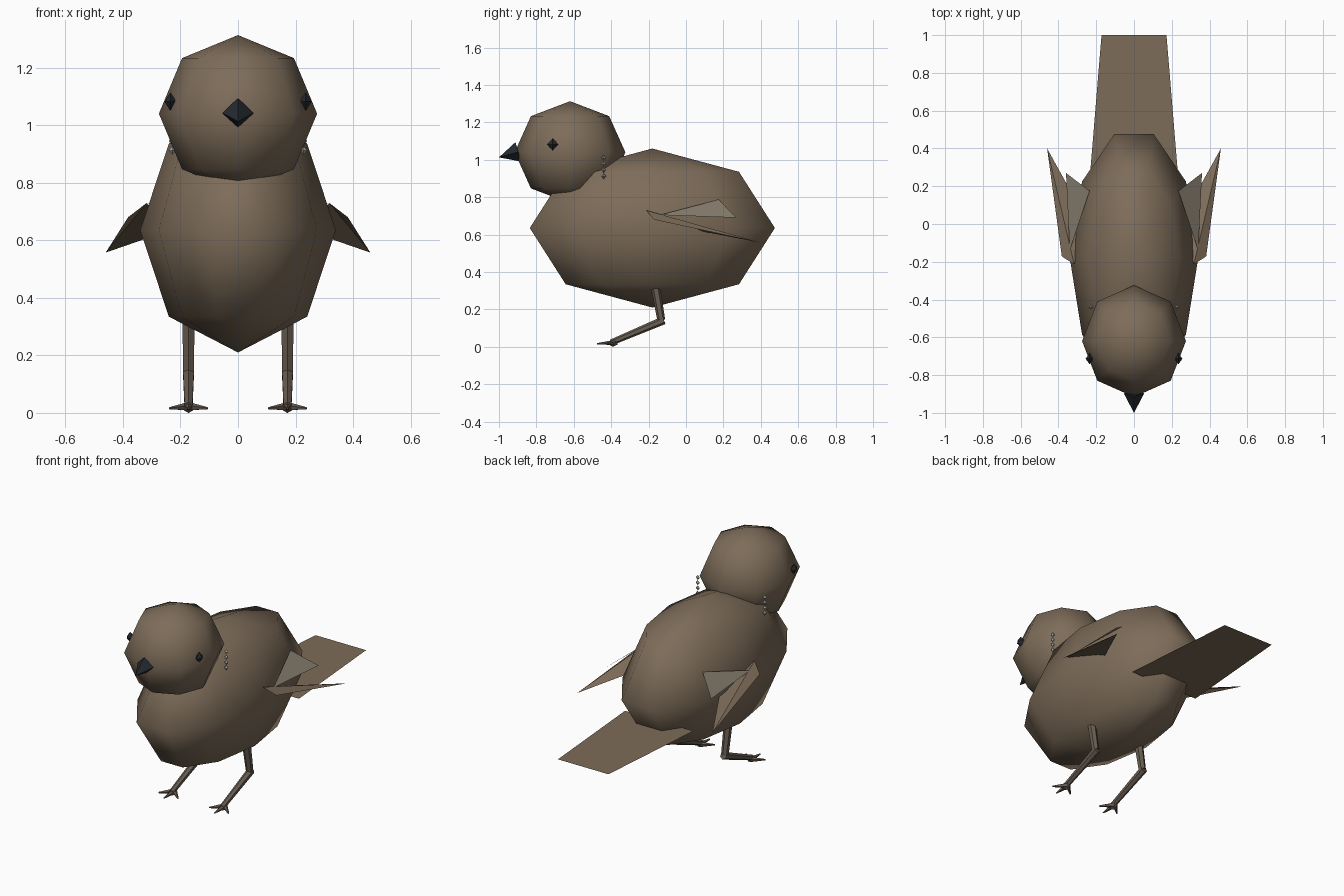
import bpy, bmesh
from math import sin, cos, pi
from mathutils import Vector

if "Cube" in bpy.data.objects:
    bpy.data.objects.remove(bpy.data.objects["Cube"])


def material(name, rgb):
    m = bpy.data.materials.new(name)
    m.diffuse_color = (*rgb, 1)
    m.use_nodes = True
    m.node_tree.nodes["Principled BSDF"].inputs["Base Color"].default_value = m.diffuse_color
    return m


BROWN = material("brown_feathers", (0.205, 0.15, 0.10))
DRAB = material("wing_grey", (0.24, 0.205, 0.155))
SKIN = material("leg_skin", (0.14, 0.11, 0.085))
DARK = material("dark", (0.018, 0.023, 0.03))
SILVER = material("bead_grey", (0.40, 0.40, 0.38))


def make(name, verts, faces, mat, smooth=False):
    me = bpy.data.meshes.new(name)
    me.from_pydata([tuple(v) for v in verts], [], faces)
    bm = bmesh.new()
    bm.from_mesh(me)
    bmesh.ops.recalc_face_normals(bm, faces=bm.faces)
    for f in bm.faces:
        f.smooth = smooth
    bm.to_mesh(me)
    bm.free()
    me.materials.append(mat)
    ob = bpy.data.objects.new(name, me)
    bpy.context.collection.objects.link(ob)
    return ob


def ball(name, centre, radii, segments, rings, mat, smooth=False):
    """Low-poly ellipsoid with poles along z and a vertex on +x."""
    c = Vector(centre)
    pts = []
    for r in range(1, rings):
        t = pi * r / rings
        for s in range(segments):
            a = 2 * pi * s / segments
            pts.append(c + Vector((radii[0] * sin(t) * cos(a),
                                   radii[1] * sin(t) * sin(a),
                                   radii[2] * cos(t))))
    top, bottom = len(pts), len(pts) + 1
    pts += [c + Vector((0, 0, radii[2])), c - Vector((0, 0, radii[2]))]
    last = (rings - 2) * segments
    faces = []
    for s in range(segments):
        n = (s + 1) % segments
        faces += [(top, s, n), (bottom, last + n, last + s)]
        for r in range(rings - 2):
            k = r * segments
            faces.append((k + s, k + segments + s, k + segments + n, k + n))
    return make(name, pts, faces, mat, smooth)


def rod(name, p, q, r1, r2, sides, mat, smooth=False):
    """Tapered rod between two points."""
    p, q = Vector(p), Vector(q)
    bm = bmesh.new()
    bmesh.ops.create_cone(bm, cap_ends=True, segments=sides, radius1=r1,
                          radius2=r2, depth=(q - p).length)
    rot = (q - p).to_track_quat('Z', 'Y')
    pts = [rot @ v.co + (p + q) / 2 for v in bm.verts]
    bm.verts.index_update()
    faces = [[v.index for v in f.verts] for f in bm.faces]
    bm.free()
    return make(name, pts, faces, mat, smooth)


# Body and head
ball("body", (0, -0.18, 0.635), (0.34, 0.689, 0.425), 10, 4, BROWN, True)
ball("head", (0, -0.62, 1.04), (0.275, 0.296, 0.273), 8, 4, BROWN, True)

# Beak: four-sided point, tilted slightly downward
axis = Vector((0, -0.105, -0.03)).normalized()
base, tip = Vector((0, -0.897, 1.042)), Vector((0, -1.0, 1.013))
up = Vector((0, axis.z, -axis.y)) * 0.054
side = Vector((0.054, 0, 0))
make("beak", [base + up, base + side, base - up, base - side, tip],
     [(0, 1, 2, 3), (0, 1, 4), (1, 2, 4), (2, 3, 4), (3, 0, 4)], DARK)

# Tail: one flat tapering sheet
make("tail", [(-0.233, 0.26, 0.455), (0.233, 0.26, 0.455),
              (0.172, 1.0, 0.455), (-0.172, 1.0, 0.455)], [(0, 1, 2, 3)], BROWN)

for label, k in (("right", 1), ("left", -1)):
    # Eye
    ball(label + "_eye", (k * 0.235, -0.713, 1.082), (0.021, 0.03, 0.032), 4, 2, DARK)

    # Neck beads
    for i in range(4):
        ball(f"{label}_neck_bead_{i}", (k * 0.228, -0.44, 1.01 - i * 0.0325),
             (0.013, 0.013, 0.015), 4, 2, SILVER)

    # Wing: long lower blade and short upper blade
    make(label + "_wing_blade",
         [(k * 0.317, -0.213, 0.73), (k * 0.382, -0.172, 0.68),
          (k * 0.46, 0.40, 0.557), (k * 0.25, 0.02, 0.63)],
         [(0, 1, 2), (0, 2, 3)], BROWN)
    make(label + "_wing_covert",
         [(k * 0.34, -0.14, 0.705), (k * 0.36, 0.27, 0.69), (k * 0.235, 0.175, 0.787)],
         [(0, 1, 2)], DRAB)

    # Leg, shank and three toes
    x = k * 0.172
    rod(label + "_thigh", (x, -0.165, 0.33), (x, -0.132, 0.142), 0.025, 0.021, 6, SKIN, False)
    rod(label + "_shank", (x, -0.118, 0.142), (x, -0.40, 0.023), 0.022, 0.016, 6, SKIN, False)
    for j, (dx, y) in enumerate(((-0.066, -0.432), (0, -0.475), (0.066, -0.432))):
        rod(f"{label}_toe_{j}", (x, -0.375, 0.022), (x + dx, y, 0.016),
            0.016, 0.004, 5, SKIN)
    # Small sole pad touching the ground
    ball(label + "_foot_pad", (x, -0.39, 0.016), (0.018, 0.022, 0.016), 6, 3, SKIN)
